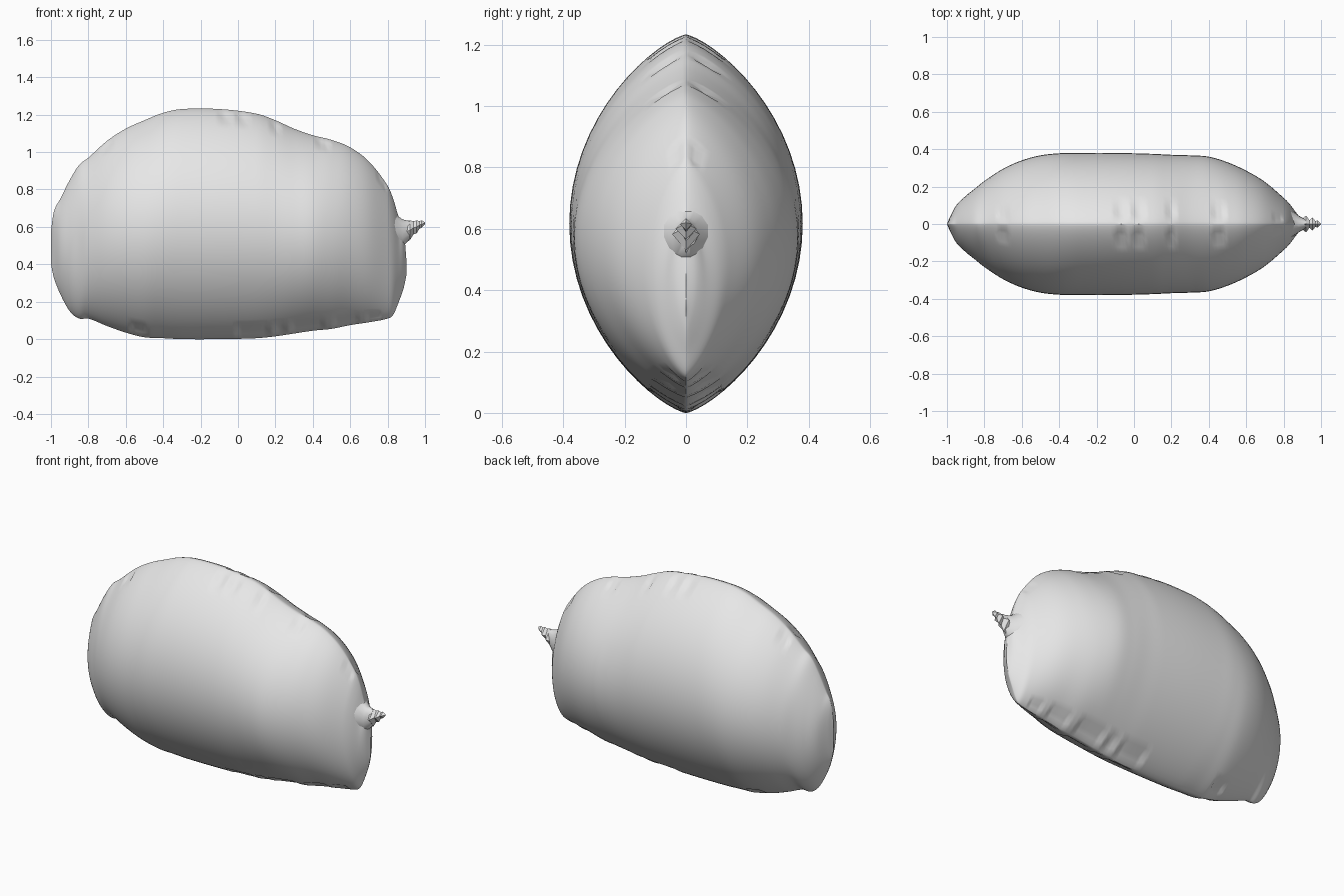
import bpy
import bmesh
from math import sin, cos, pi

cube = bpy.data.objects.get("Cube")
if cube:
    bpy.data.objects.remove(cube, do_unlink=True)

grey = bpy.data.materials.new("pale grey")
grey.use_nodes = True
grey.diffuse_color = (0.8, 0.8, 0.8, 1)
grey.node_tree.nodes["Principled BSDF"].inputs["Base Color"].default_value = (0.8, 0.8, 0.8, 1)

# Pillow profile: position, top edge, bottom edge, half thickness
PROFILE = [
    (-1, .58, .4, 0), (-.985, .68, .33, .035), (-.95, .75, .24, .1),
    (-.9, .85, .15, .15), (-.85, .93, .11, .19), (-.8, .97, .11, .23),
    (-.7, 1.06, .07, .295), (-.6, 1.125, .035, .34), (-.5, 1.17, .01, .367),
    (-.4, 1.21, .005, .378), (-.3, 1.23, 0, .38), (-.1, 1.23, 0, .38),
    (.1, 1.205, .005, .375), (.2, 1.17, .015, .37), (.3, 1.125, .03, .367),
    (.4, 1.09, .045, .36), (.5, 1.065, .055, .33), (.6, 1.025, .075, .285),
    (.7, .95, .09, .225), (.8, .82, .11, .14), (.83, .75, .13, .11),
    (.86, .65, .2, .07), (.885, .6, .27, .035), (.9, .43, .34, 0),
]
# Seam tucks: centre and half width along the top and bottom edges
TOP_TUCKS = [(-.7, .025), (-.07, .025), (.03, .03), (.2, .02), (.45, .03), (.77, .02)]
BOTTOM_TUCKS = [(-.53, .035), (.08, .08), (.22, .025), (.37, .09), (.58, .06), (.73, .035)]


def slope(i, k):
    a, b = PROFILE[max(i - 1, 0)], PROFILE[min(i + 1, len(PROFILE) - 1)]
    return (b[k] - a[k]) / (b[0] - a[0])


def sample(x):
    """Smooth top, bottom and half thickness at a position."""
    i = 0
    while i < len(PROFILE) - 2 and x > PROFILE[i + 1][0]:
        i += 1
    a, b = PROFILE[i], PROFILE[i + 1]
    h = b[0] - a[0]
    s = (x - a[0]) / h
    ease = s * s * (3 - 2 * s)
    return [a[k] + (b[k] - a[k]) * ease
            + h * s * (1 - s) * ((1 - s) * slope(i, k) - s * slope(i + 1, k))
            for k in (1, 2, 3)]


def tucked(x, tucks):
    return any(abs(x - centre) < half for centre, half in tucks)


def make_object(name, bm):
    bmesh.ops.remove_doubles(bm, verts=bm.verts, dist=0.0005)
    bmesh.ops.recalc_face_normals(bm, faces=bm.faces)
    mesh = bpy.data.meshes.new(name)
    bm.to_mesh(mesh)
    bm.free()
    mesh.materials.append(grey)
    obj = bpy.data.objects.new(name, mesh)
    bpy.context.collection.objects.link(obj)
    return obj


def loft(name, rings):
    """Skin closed rings of equal length and cap both ends."""
    bm = bmesh.new()
    loops = [[bm.verts.new(p) for p in ring] for ring in rings]
    n = len(loops[0])
    for a, b in zip(loops, loops[1:]):
        for i in range(n):
            j = (i + 1) % n
            bm.faces.new((a[i], a[j], b[j], b[i]))
    bm.faces.new(loops[0])
    bm.faces.new(loops[-1])
    return make_object(name, bm)


def smooth(obj, angle):
    bpy.ops.object.select_all(action="DESELECT")
    obj.select_set(True)
    bpy.context.view_layer.objects.active = obj
    bpy.ops.object.shade_smooth_by_angle(angle=angle)


# Inflated body: lens-shaped sections with pinched seam tucks
STATIONS, SIDES = 160, 64
rings = []
for step in range(STATIONS + 1):
    x = -.05 - .95 * cos(pi * step / STATIONS)
    top, bottom, width = sample(x)
    top_tuck, bottom_tuck = tucked(x, TOP_TUCKS), tucked(x, BOTTOM_TUCKS)
    ring = []
    for i in range(SIDES):
        angle = 2 * pi * i / SIDES
        side, lift = cos(angle), sin(angle)
        y = width * abs(side) ** 1.5 * (1 if side > 0 else -1)
        z = (top + bottom) / 2 + (top - bottom) / 2 * lift
        if (top_tuck and lift > .9) or (bottom_tuck and lift < -.9):
            y *= .72
        ring.append((x, y, z))
    rings.append(ring)
body = loft("inflated_body", rings)
smooth(body, pi / 5)


def tube(name, rows, sides):
    """Rows give position, half thickness, bottom and top."""
    rings = []
    for x, half, low, high in rows:
        rings.append([(x, half * cos(2 * pi * i / sides),
                       (low + high) / 2 + (high - low) / 2 * sin(2 * pi * i / sides))
                      for i in range(sides)])
    return loft(name, rings)


# Gathered neck flowing out of the end of the body
neck = tube("gathered_neck", [(.78, .12, .46, .73), (.84, .075, .48, .67),
                              (.88, .045, .49, .64), (.92, .022, .54, .63)], 16)
smooth(neck, pi / 4)

# Crimped tip with faceted folds
tube("crimped_tip", [(.89, .02, .51, .63), (.92, .045, .53, .635),
                     (.938, .02, .56, .63), (.955, .035, .565, .635),
                     (.97, .014, .59, .63), (.982, .02, .595, .635),
                     (1, .002, .615, .625)], 4)
